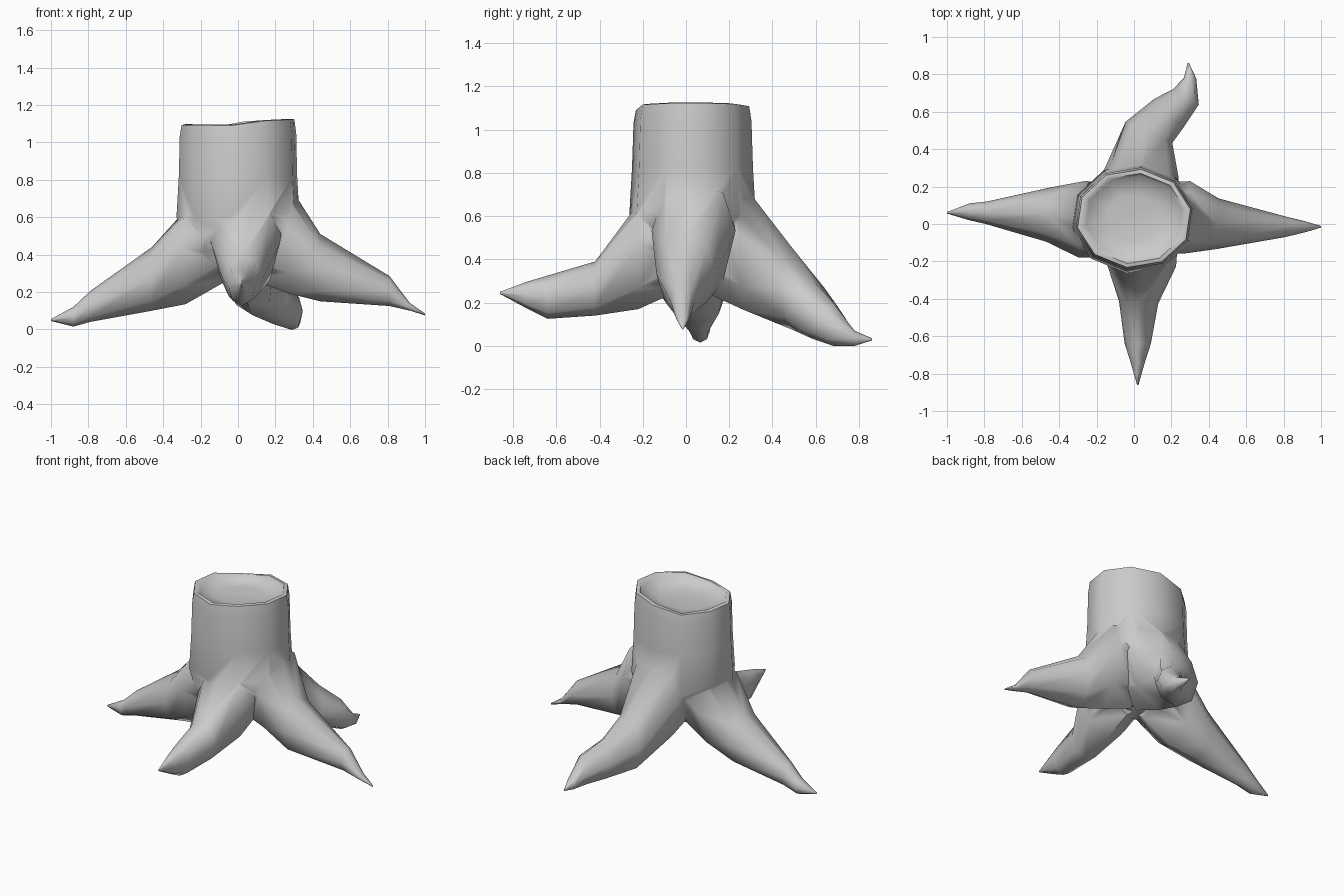
import bpy, bmesh, math
from mathutils import Vector


def loft(name, rings):
    """Skin a list of equal-length closed rings and cap both ends."""
    bm = bmesh.new()
    vs = [[bm.verts.new(p) for p in ring] for ring in rings]
    n = len(vs[0])
    for a, b in zip(vs, vs[1:]):
        for i in range(n):
            j = (i + 1) % n
            bm.faces.new((a[i], a[j], b[j], b[i]))
    bm.faces.new(vs[0])
    bm.faces.new(vs[-1])
    bmesh.ops.recalc_face_normals(bm, faces=bm.faces)
    me = bpy.data.meshes.new(name)
    bm.to_mesh(me)
    bm.free()
    ob = bpy.data.objects.new(name, me)
    bpy.context.collection.objects.link(ob)
    return ob


def trunk_ring(rx, ry, cy, z, uneven, n=10):
    ring = []
    for i in range(n):
        a = 2 * math.pi * (i + 0.3) / n
        x, y = rx * math.cos(a), cy + ry * math.sin(a)
        dip = -0.03 * math.exp(-((x + 0.1) / 0.08) ** 2)
        ring.append((x, y, z + uneven * (0.05 * x + dip)))
    return ring


def root(name, sections, n=8):
    """Sections: x, y, top z, bottom z, half width."""
    rings = []
    for k, (x, y, top, bot, w) in enumerate(sections):
        p, q = sections[max(k - 1, 0)], sections[min(k + 1, len(sections) - 1)]
        side = Vector((p[1] - q[1], q[0] - p[0], 0)).normalized()
        mid, h = (top + bot) / 2, (top - bot) / 2
        egg = 0.2 if k < 2 else 0          # widest point sits higher near the trunk
        rings.append([Vector((x, y, mid + h * (math.cos(t) + egg * math.sin(t) ** 2)))
                      + side * w * math.sin(t)
                      for t in (2 * math.pi * i / n for i in range(n))])
    return loft(name, rings)


# Trunk with uneven rim and shallow dished cut
stump = loft("stump", [trunk_ring(*r) for r in (
    (0.14, 0.13, 0.02, 0.30, 0),
    (0.27, 0.25, 0.02, 0.42, 0),
    (0.335, 0.295, 0.03, 0.60, 0),
    (0.322, 0.282, 0.03, 0.82, 0),
    (0.317, 0.275, 0.03, 1.04, 0.5),
    (0.307, 0.264, 0.03, 1.108, 1),
    (0.282, 0.243, 0.03, 1.112, 1),
    (0.262, 0.228, 0.03, 1.085, 0.8),
    (0.15, 0.13, 0.03, 1.06, 0.2))])

# Four spreading roots
roots = [
    root("left_root", [(-0.06, 0.02, 0.78, 0.26, 0.2), (-0.28, 0.025, 0.64, 0.135, 0.205),
                       (-0.46, 0.05, 0.44, 0.10, 0.145), (-0.79, 0.06, 0.205, 0.04, 0.06),
                       (-0.88, 0.065, 0.12, 0.015, 0.045), (-1.0, 0.06, 0.055, 0.045, 0.004)]),
    root("right_root", [(0.06, 0.04, 0.80, 0.27, 0.18), (0.28, 0.035, 0.76, 0.19, 0.195),
                        (0.44, 0.0, 0.51, 0.15, 0.137), (0.81, -0.015, 0.285, 0.125, 0.055),
                        (0.92, -0.015, 0.14, 0.10, 0.028), (1.0, -0.015, 0.085, 0.075, 0.004)]),
    root("front_root", [(0.04, -0.02, 0.80, 0.26, 0.2), (0.04, -0.22, 0.66, 0.17, 0.185),
                        (0.025, -0.42, 0.39, 0.14, 0.105), (0.02, -0.64, 0.325, 0.125, 0.07),
                        (0.02, -0.74, 0.295, 0.175, 0.038), (0.02, -0.86, 0.25, 0.24, 0.004)]),
    root("back_root", [(0.03, 0.06, 0.80, 0.26, 0.2), (0.04, 0.27, 0.74, 0.165, 0.2),
                       (0.08, 0.49, 0.455, 0.075, 0.137), (0.185, 0.59, 0.30, 0.03, 0.11),
                       (0.278, 0.68, 0.20, 0.0, 0.08), (0.30, 0.78, 0.07, 0.0, 0.033),
                       (0.29, 0.86, 0.035, 0.025, 0.004)]),
]

# Fuse roots into the trunk
bpy.context.view_layer.objects.active = stump
stump.select_set(True)
for r in roots:
    mod = stump.modifiers.new("join", 'BOOLEAN')
    mod.operation = 'UNION'
    mod.solver = 'EXACT'
    mod.object = r
    bpy.ops.object.modifier_apply(modifier=mod.name)
    bpy.data.objects.remove(r)
bpy.ops.object.shade_smooth_by_angle(angle=math.radians(65))
